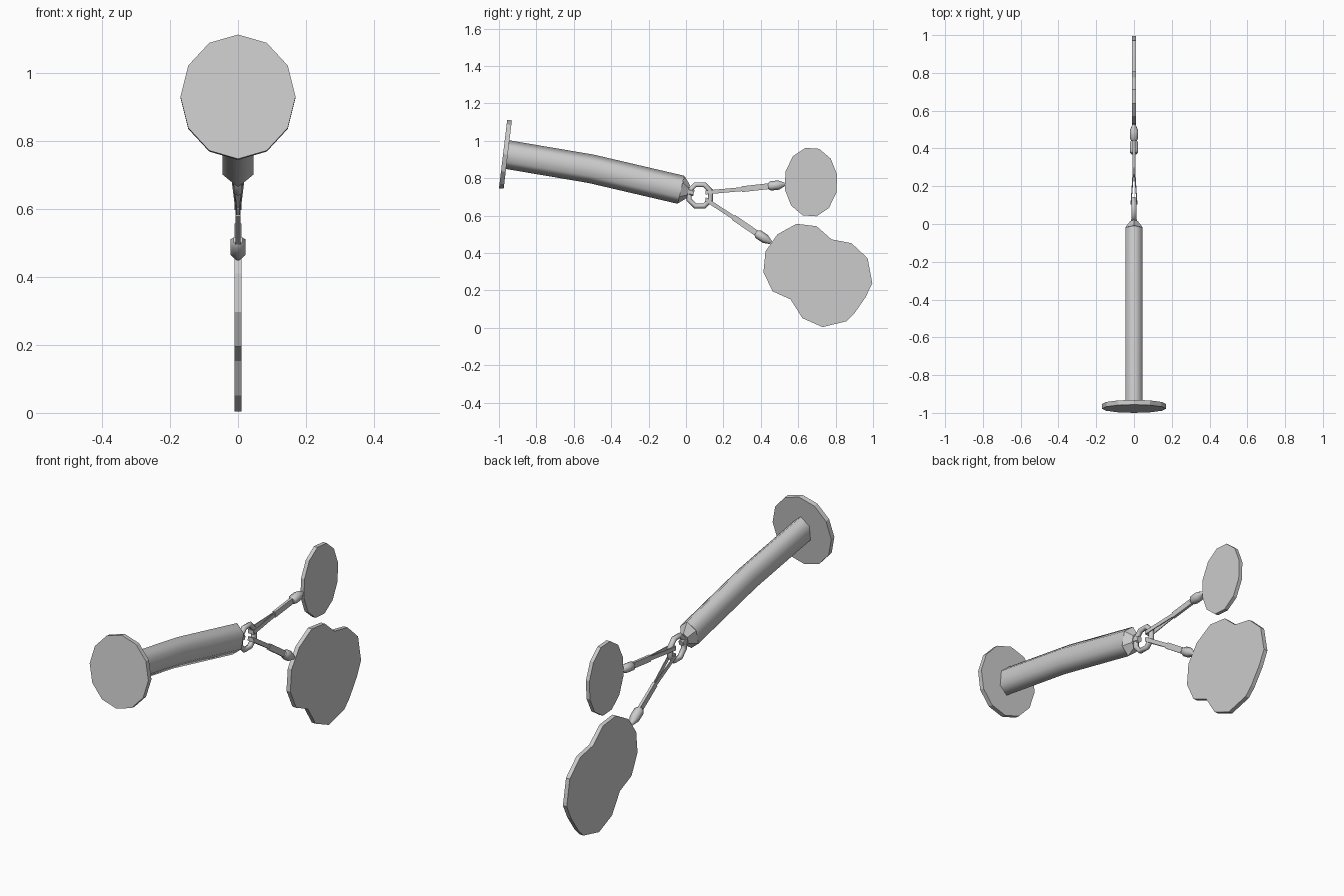
import bpy, bmesh, math
from mathutils import Vector

if "Cube" in bpy.data.objects:
    bpy.data.objects.remove(bpy.data.objects["Cube"])


def finish(name, bm, smooth_quads=False):
    bmesh.ops.recalc_face_normals(bm, faces=bm.faces)
    for f in bm.faces:
        f.smooth = smooth_quads and len(f.verts) == 4
    # keep the rims of end caps crisp
    for e in bm.edges:
        if any(len(f.verts) != 4 for f in e.link_faces):
            e.smooth = False
    me = bpy.data.meshes.new(name)
    bm.to_mesh(me)
    bm.free()
    ob = bpy.data.objects.new(name, me)
    bpy.context.collection.objects.link(ob)
    return ob


def loft(name, sections, n, phase=0.0, smooth=False):
    """Sections are (x, y, z, half width in x, half height in the yz plane)."""
    bm = bmesh.new()
    pts = [Vector(s[:3]) for s in sections]
    rings = []
    for i, s in enumerate(sections):
        d = pts[min(i + 1, len(pts) - 1)] - pts[max(i - 1, 0)]
        d.x = 0
        d.normalize()
        up = Vector((0, -d.z, d.y))
        ring = []
        for k in range(n):
            a = 2 * math.pi * k / n + phase
            ring.append(bm.verts.new(pts[i] + Vector((s[3] * math.sin(a), 0, 0)) + up * s[4] * math.cos(a)))
        rings.append(ring)
    for a, b in zip(rings, rings[1:]):
        for k in range(n):
            bm.faces.new((a[k], a[(k + 1) % n], b[(k + 1) % n], b[k]))
    bm.faces.new(rings[0])
    bm.faces.new(rings[-1])
    return finish(name, bm, smooth)


def strip(name, a, b, xa, xb, half_x, half_h):
    r = math.sqrt(2)
    return loft(name, [(xa, *a, half_x * r, half_h * r), (xb, *b, half_x * r, half_h * r)], 4, math.pi / 4)


def plate(name, outline, half):
    bm = bmesh.new()
    f = bm.faces.new([bm.verts.new((-half, y, z)) for y, z in outline])
    ext = bmesh.ops.extrude_face_region(bm, geom=[f])
    bmesh.ops.translate(bm, vec=(2 * half, 0, 0), verts=[g for g in ext["geom"] if isinstance(g, bmesh.types.BMVert)])
    return finish(name, bm)


# End disc and bent six-sided handle
loft("end_disc", [(0, -0.978, 0.929, 0.169, 0.184), (0, -0.953, 0.926, 0.169, 0.184)], 12)
loft("handle", [(0, -0.955, 0.926, 0.053, 0.077), (0, -0.507, 0.85, 0.053, 0.077),
                (0, -0.027, 0.738, 0.053, 0.077)], 6, smooth=True)

# Tapered handle tip with a small eyelet stub
loft("handle_tip", [(0, -0.027, 0.738, 0.053, 0.077), (0, 0.012, 0.728, 0.022, 0.036)], 6)
loft("eyelet_stub", [(0, 0.0, 0.731, 0.02, 0.024), (0, 0.042, 0.72, 0.014, 0.017)], 6)

# Octagonal connecting ring
bm = bmesh.new()
N, M = 8, 6
grid = []
for i in range(N):
    a = 2 * math.pi * (i + 0.5) / N
    row = []
    for j in range(M):
        b = 2 * math.pi * j / M
        r = 0.062 + 0.014 * math.cos(b)
        row.append(bm.verts.new((0.014 * math.sin(b), 0.074 + r * math.cos(a), 0.708 + r * math.sin(a))))
    grid.append(row)
for i in range(N):
    for j in range(M):
        bm.faces.new((grid[i][j], grid[(i + 1) % N][j], grid[(i + 1) % N][(j + 1) % M], grid[i][(j + 1) % M]))
finish("connecting_ring", bm, True)


# Two straps: split ribbon, thicker band, tapered bead
def strap(name, start, join, bead, tip):
    for side, label in ((-1, "left"), (1, "right")):
        strip(f"{name}_ribbon_{label}", start, join, side * 0.016, side * 0.004, 0.002, 0.0105)
    strip(f"{name}_loop", (start[0] - 0.004, start[1]), (start[0] + 0.002, start[1]), 0, 0, 0.016, 0.0105)
    strip(f"{name}_band", join, bead, 0, 0, 0.007, 0.0155)
    p, q = Vector(bead), Vector(tip)
    prof = [(0, 0.016), (0.15, 0.025), (0.62, 0.025), (1, 0.009)]
    loft(f"{name}_bead", [(0, *p.lerp(q, t), r, r) for t, r in prof], 6, smooth=True)


strap("upper_strap", (0.108, 0.724), (0.297, 0.741), (0.44, 0.757), (0.528, 0.767))
strap("lower_strap", (0.108, 0.685), (0.254, 0.59), (0.374, 0.508), (0.455, 0.455))

# Oval upper tag
oval = []
for k in range(12):
    a = 2 * math.pi * (k + 0.4) / 12
    oval.append((0.668 + 0.143 * math.cos(a), 0.779 + 0.187 * math.sin(a)))
plate("upper_tag", oval, 0.01)

# Lobed lower tag
plate("lower_tag", [(0.414, 0.297), (0.425, 0.409), (0.489, 0.5), (0.591, 0.556), (0.698, 0.543),
                    (0.778, 0.473), (0.885, 0.452), (0.971, 0.372), (0.996, 0.238), (0.96, 0.163),
                    (0.901, 0.078), (0.858, 0.035), (0.73, 0.004), (0.623, 0.051), (0.559, 0.152),
                    (0.463, 0.195)], 0.011)
